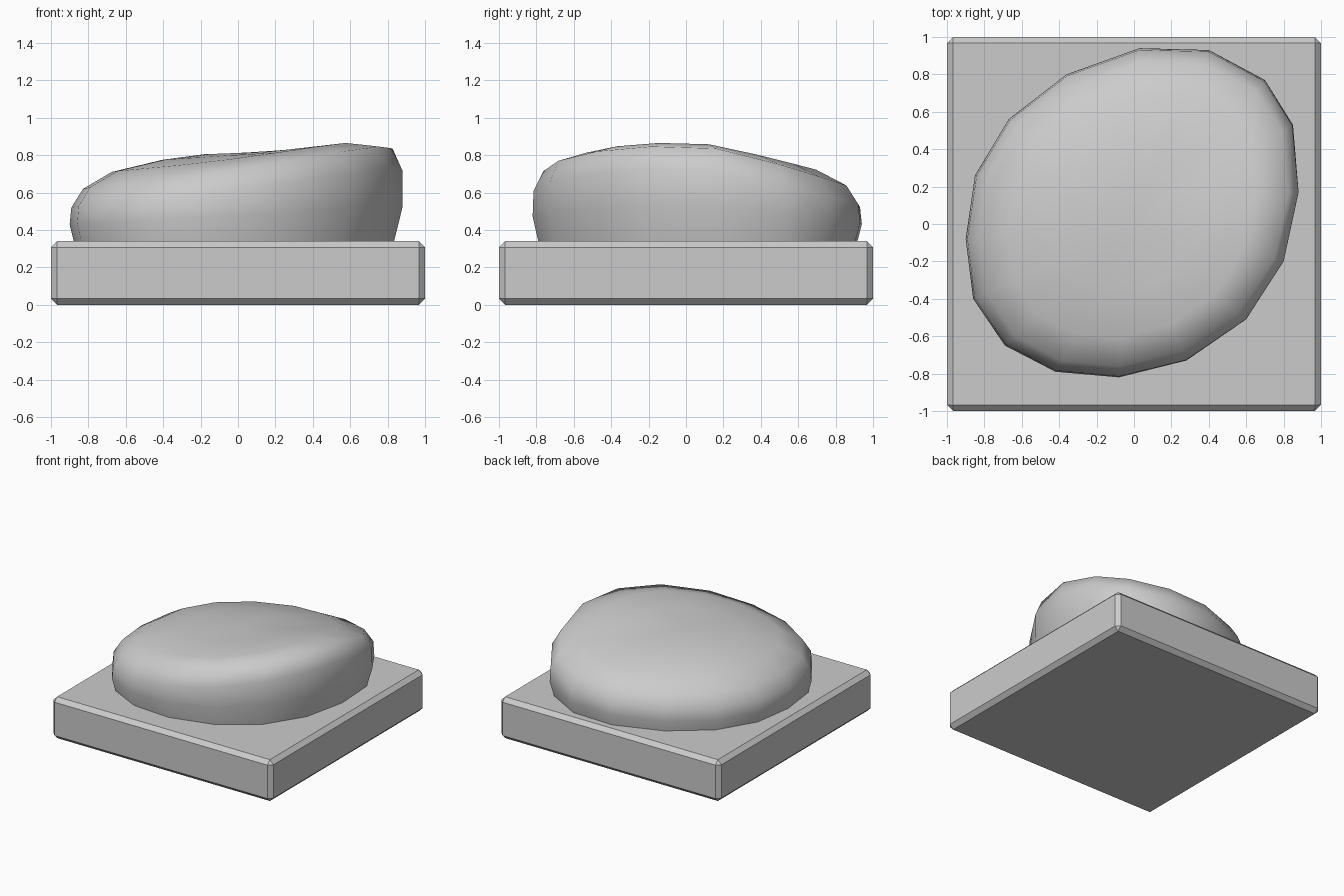
import bpy, bmesh, math

if "Cube" in bpy.data.objects:
    bpy.data.objects.remove(bpy.data.objects["Cube"])

def make_object(name, bm):
    bmesh.ops.recalc_face_normals(bm, faces=bm.faces)
    mesh = bpy.data.meshes.new(name)
    bm.to_mesh(mesh)
    bm.free()
    obj = bpy.data.objects.new(name, mesh)
    bpy.context.collection.objects.link(obj)
    return obj

# Square plinth with a small chamfer on every edge
bm = bmesh.new()
bmesh.ops.create_cube(bm, size=1)
bmesh.ops.scale(bm, vec=(2, 2, 0.34), verts=bm.verts)
bmesh.ops.translate(bm, vec=(0, 0, 0.17), verts=bm.verts)
bmesh.ops.bevel(bm, geom=bm.edges[:], offset=0.033, segments=1, affect='EDGES')
make_object("base_plate", bm)

# Stone: plan outline, plus low-side and high-side profiles as (scale, height)
outline = [(0.03, 0.94), (0.40, 0.93), (0.70, 0.77), (0.85, 0.53),
           (0.88, 0.17), (0.80, -0.20), (0.60, -0.51), (0.28, -0.73),
           (-0.08, -0.82), (-0.42, -0.79), (-0.69, -0.65), (-0.86, -0.40),
           (-0.90, -0.08), (-0.85, 0.26), (-0.67, 0.56), (-0.36, 0.80)]
low = [(0.965, 0.30), (1.0, 0.43), (0.99, 0.52), (0.92, 0.62),
       (0.75, 0.71), (0.45, 0.775), (0.2, 0.805)]
high = [(0.935, 0.30), (1.0, 0.53), (1.0, 0.73), (0.94, 0.85),
        (0.72, 0.868), (0.40, 0.835), (0.2, 0.82)]

def high_weight(x, y):
    # The crest is on the right; it drops quickly to the back, gently to the front
    t = (math.cos(math.atan2(y, x)) + 1) / 2
    return t ** (7 if y > 0 else 1.1)

bm = bmesh.new()
rings = []
for (s0, z0), (s1, z1) in zip(low, high):
    ring = []
    for x, y in outline:
        w = high_weight(x, y)
        s = s0 + (s1 - s0) * w
        ring.append(bm.verts.new((x * s, y * s, z0 + (z1 - z0) * w)))
    rings.append(ring)
n = len(outline)
for a, b in zip(rings, rings[1:]):
    for i in range(n):
        j = (i + 1) % n
        bm.faces.new((a[i], a[j], b[j], b[i]))

# Close the stone at the crown and underneath
crown = bm.verts.new((0, 0, 0.81))
for i in range(n):
    bm.faces.new((rings[-1][i], rings[-1][(i + 1) % n], crown))
bm.faces.new(rings[0])
stone = make_object("stone", bm)
for p in stone.data.polygons:
    p.use_smooth = len(p.vertices) <= 4
